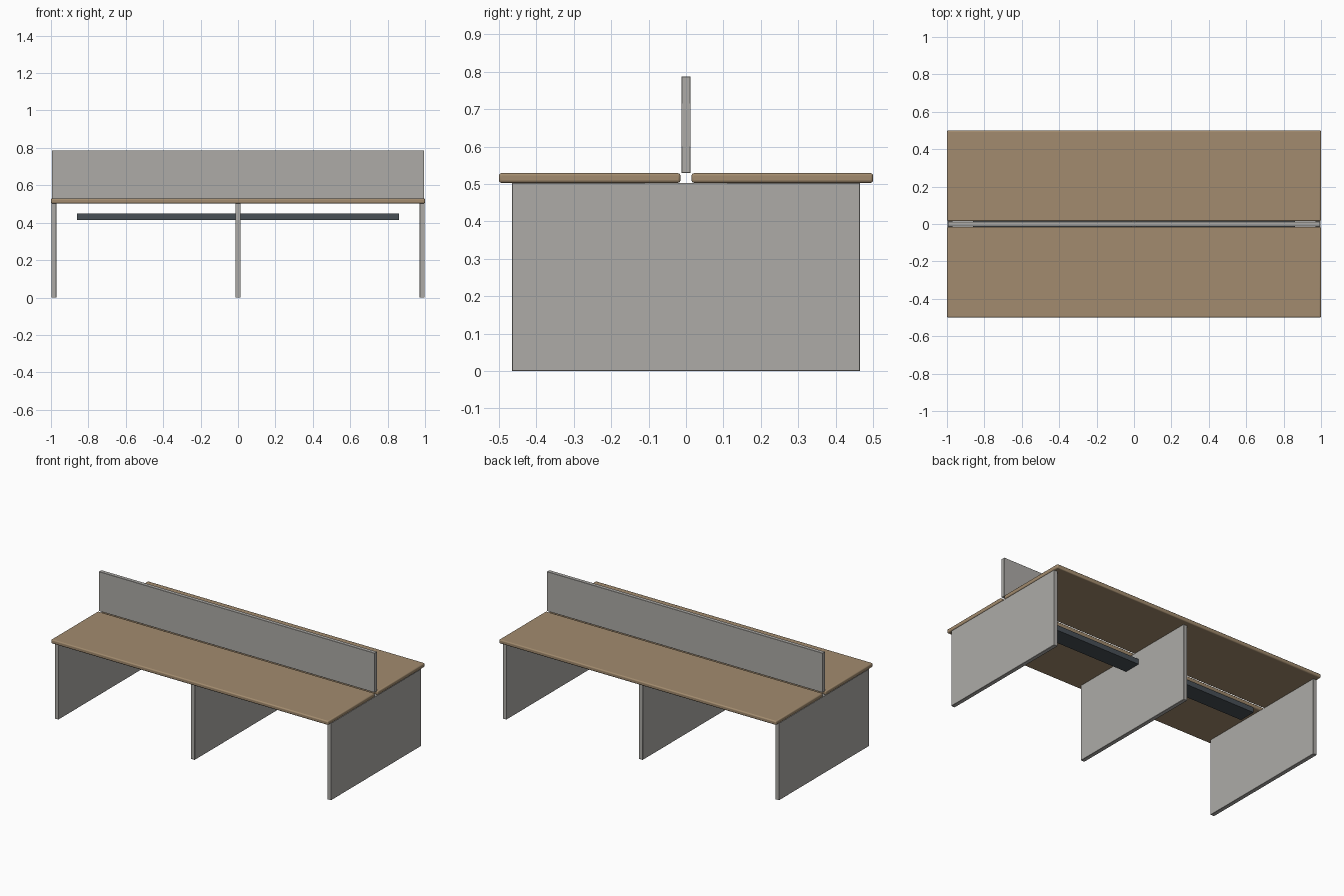
import bpy, math

if "Cube" in bpy.data.objects:
    bpy.data.objects.remove(bpy.data.objects["Cube"])


def material(name, rgb):
    # sRGB 0-255 to linear
    m = bpy.data.materials.new(name)
    lin = [((c / 255 + 0.055) / 1.055) ** 2.4 for c in rgb]
    m.diffuse_color = (*lin, 1)
    m.use_nodes = True
    m.node_tree.nodes["Principled BSDF"].inputs["Base Color"].default_value = m.diffuse_color
    return m


WOOD = material("tan_wood", (162, 139, 110))
GREY = material("warm_grey", (173, 171, 167))
DARK = material("dark_slate", (72, 80, 86))


def box(name, lo, hi, mat, bevel=0.0, segments=1):
    """Box between two corners, with optionally rounded edges."""
    centre = [(a + b) / 2 for a, b in zip(lo, hi)]
    bpy.ops.mesh.primitive_cube_add(size=1, location=centre)
    ob = bpy.context.object
    ob.name = name
    ob.scale = [b - a for a, b in zip(lo, hi)]
    bpy.ops.object.transform_apply(location=False, rotation=False, scale=True)
    ob.data.materials.append(mat)
    if bevel:
        mod = ob.modifiers.new("rounded_edges", 'BEVEL')
        mod.width = bevel
        mod.segments = segments
        bpy.ops.object.shade_smooth_by_angle(angle=math.radians(35))
    return ob


# Two worktops with a narrow gap between them
for name, y0, y1 in (("front_worktop", -0.5, -0.015), ("back_worktop", 0.015, 0.5)):
    box(name, (-1, y0, 0.503), (1, y1, 0.529), WOOD, 0.007, 3)

# Slab legs at both ends and in the middle
for name, x in (("left_leg", -0.984), ("middle_leg", 0), ("right_leg", 0.984)):
    box(name, (x - 0.0133, -0.465, 0), (x + 0.0133, 0.465, 0.503), GREY, 0.0012)

# Divider screen standing above the gap
box("divider_screen", (-0.995, -0.0125, 0.529), (0.995, 0.0125, 0.787), GREY, 0.0012)

# Cable tray running under the worktops
box("cable_tray", (-0.86, -0.057, 0.415), (0.86, 0.057, 0.449), DARK)
